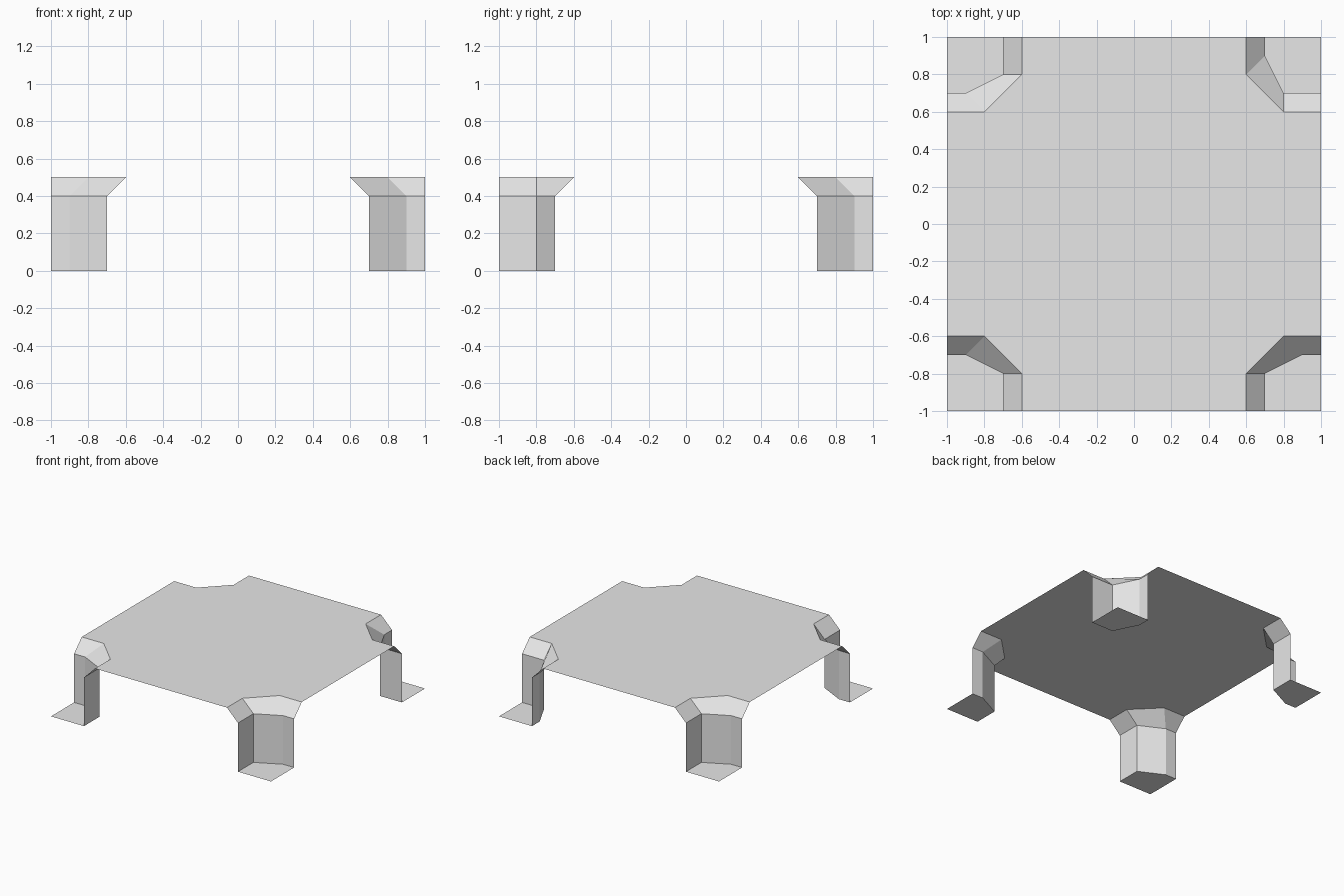
import bpy

cube = bpy.data.objects.get("Cube")
if cube:
    bpy.data.objects.remove(cube, do_unlink=True)

# One plain grey for the folded sheet
grey = bpy.data.materials.new("plain_grey")
grey.use_nodes = True
COLOUR = (0.8, 0.8, 0.8, 1)
grey.diffuse_color = COLOUR
grey.node_tree.nodes["Principled BSDF"].inputs["Base Color"].default_value = COLOUR

TOP, FOLD = 0.5, 0.4
RIM = [(0.6, 1), (0.6, 0.8), (0.8, 0.6), (1, 0.6)]
WALL = [(0.7, 1), (0.7, 0.8), (0.9, 0.7), (1, 0.7)]
# The back left corner has its wall bend the other way round
SWAPPED = [(y, x) for x, y in reversed(WALL)]


def make_object(name, verts, faces):
    mesh = bpy.data.meshes.new(name)
    mesh.from_pydata(verts, [], faces)
    mesh.materials.append(grey)
    mesh.update()
    obj = bpy.data.objects.new(name, mesh)
    bpy.context.collection.objects.link(obj)


def make_leg(name, sx, sy, wall):
    # Rows from the top rim down the slope and the wall to the foot
    rows = [(RIM, TOP), (wall, FOLD), (wall, 0)]
    verts = [(sx * x, sy * y, z) for row, z in rows for x, y in row]
    n = len(RIM)
    faces = []
    for r in range(len(rows) - 1):
        for i in range(n - 1):
            a = r * n + i
            faces.append((a + n, a, a + 1, a + n + 1))
    # Flat foot filling the corner
    verts.append((sx, sy, 0))
    faces.append(tuple(range(2 * n, 3 * n + 1)))
    if sx * sy < 0:
        faces = [f[::-1] for f in faces]
    make_object(name, verts, faces)


# Corners in counterclockwise order
corners = [
    ("back_left_leg", 1, 1, SWAPPED),
    ("back_right_leg", -1, 1, WALL),
    ("front_right_leg", -1, -1, WALL),
    ("front_left_leg", 1, -1, WALL),
]

outline = []
for name, sx, sy, wall in corners:
    make_leg(name, sx, sy, wall)
    rim = RIM[::-1] if sx * sy > 0 else RIM
    outline += [(sx * x, sy * y, TOP) for x, y in rim]

# Raised flat sheet with the four corners notched out
make_object("top_sheet", outline, [tuple(range(len(outline)))])
